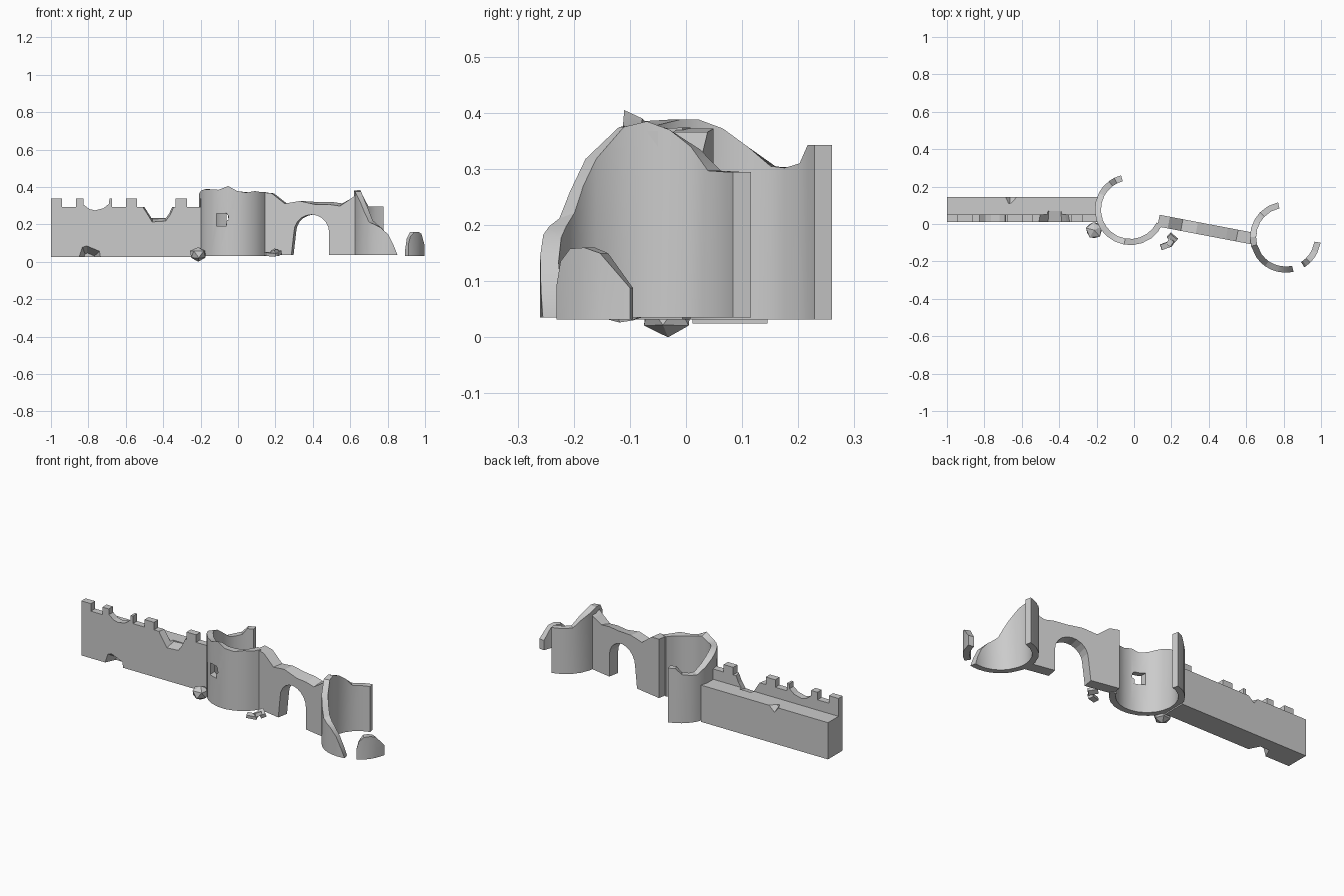
import bpy, bmesh, math, random
from mathutils import Vector

if "Cube" in bpy.data.objects:
    bpy.data.objects.remove(bpy.data.objects["Cube"])
random.seed(4)


def finish(name, bm, smooth=False):
    bmesh.ops.recalc_face_normals(bm, faces=bm.faces)
    me = bpy.data.meshes.new(name)
    bm.to_mesh(me)
    bm.free()
    ob = bpy.data.objects.new(name, me)
    bpy.context.collection.objects.link(ob)
    if smooth:
        smooth_sides(ob)
    return ob


def smooth_sides(ob):
    bpy.ops.object.select_all(action='DESELECT')
    ob.select_set(True)
    bpy.context.view_layer.objects.active = ob
    bpy.ops.object.shade_smooth_by_angle(angle=math.radians(28))


def loft(name, a, b):
    """Solid between two matching outlines of 3D points."""
    bm = bmesh.new()
    va = [bm.verts.new(p) for p in a]
    vb = [bm.verts.new(p) for p in b]
    bm.faces.new(va)
    bm.faces.new(vb[::-1])
    for i in range(len(a)):
        j = (i + 1) % len(a)
        bm.faces.new((va[i], vb[i], vb[j], va[j]))
    return finish(name, bm)


def prism(name, pts, y0, y1, back=1.0, pivot=(0, 0)):
    """Outline in x/z pushed along y, optionally shrinking to a pivot at the back."""
    px, pz = pivot
    return loft(name, [(x, y0, z) for x, z in pts],
                [(px + (x - px) * back, y1, pz + (z - pz) * back) for x, z in pts])


def cut(ob, cutter):
    cutter.hide_render = True
    m = ob.modifiers.new("cut", 'BOOLEAN')
    m.operation, m.solver, m.object = 'DIFFERENCE', 'EXACT', cutter
    bpy.ops.object.select_all(action='DESELECT')
    ob.select_set(True)
    bpy.context.view_layer.objects.active = ob
    bpy.ops.object.modifier_apply(modifier=m.name)
    bpy.data.objects.remove(cutter)


def ring_wall(name, cx, cy, rim, r_out=.19, r_in=.157, base=.032):
    """Curved wall following (angle, top height, inner height offset)."""
    bm = bmesh.new()
    secs = []
    for deg, top, dz in rim:
        c, s = math.cos(math.radians(deg)), math.sin(math.radians(deg))
        secs.append([bm.verts.new((cx + r * c, cy + r * s, z)) for r, z in
                     ((r_out, base), (r_out, top), (r_in, max(top + dz, base + .004)), (r_in, base))])
    for a, b in zip(secs, secs[1:]):
        for i in range(4):
            j = (i + 1) % 4
            bm.faces.new((a[i], a[j], b[j], b[i]))
    bm.faces.new(secs[0])
    bm.faces.new(secs[-1][::-1])
    return finish(name, bm, True)


# long battlement wall: L-shaped section with walkway and parapet
section = [(.012, .025), (.145, .025), (.145, .235), (.05, .235), (.05, .337), (.012, .337)]
wall = loft("battlement_wall", [(-1, y, z) for y, z in section], [(-.195, y, z) for y, z in section])
for i in range(6):
    x0 = -1 + .1333 * i + .06
    x1 = x0 + .0733
    cut(wall, prism("crenel", [(x0, .294), (x1, .294), (x1, .4), (x0, .4)], 0, .08))
# broken bites in the parapet
cut(wall, prism("bite", [(-.83, .4), (-.825, .305), (-.795, .282), (-.765, .275), (-.72, .286),
                         (-.69, .31), (-.682, .4)], 0, .08))
cut(wall, prism("bite", [(-.53, .4), (-.51, .29), (-.475, .235), (-.46, .21), (-.385, .215),
                         (-.36, .25), (-.34, .295), (-.335, .4)], 0, .07, .85, (-.43, .33)))
# collapsed hole at the foot and chip at the back edge
cut(wall, prism("foot_hole", [(-.86, 0), (-.85, .04), (-.835, .085), (-.81, .093), (-.735, .062),
                              (-.725, 0)], 0, .07, .5, (-.80, 0)))
cut(wall, loft("chip", [(-.71, .16, .25), (-.60, .16, .25), (-.66, .16, .195)],
               [(-.68, .105, .25), (-.635, .12, .25), (-.665, .11, .225)]))

# middle tower
tower = ring_wall("middle_tower", -.02, .077, [
    (105, .343, 0), (117, .343, 0), (127, .31, 0), (141, .302, 0), (152, .30, .005), (168, .33, .01),
    (184, .36, .012), (200, .38, .008), (214, .388, 0), (228, .386, -.005), (244, .385, -.01),
    (260, .405, -.015), (275, .378, 0), (290, .37, .003), (306, .378, -.008), (320, .372, 0), (334, .374, 0)])
cut(tower, prism("window", [(-.118, .188), (-.06, .188), (-.062, .215), (-.048, .225), (-.05, .25),
                            (-.06, .262), (-.118, .262)], -.2, -.02, .88, (-.088, .222)))
smooth_sides(tower)

# gate wall with arch, set slightly askew
cx, hw, spring = .393, .094, .158
top = [(.645, .368), (.60, .335), (.545, .298), (.49, .306), (.42, .305), (.33, .325),
       (.25, .311), (.18, .366), (.125, .372)]
arch = [(cx + hw * math.cos(a), spring + hw * math.sin(a))
        for a in [math.pi - math.pi * i / 10 for i in range(11)]]
outline = [(.125, .035), (.285, .035)] + arch + [(cx + hw, .035), (.63, .035)] + top
front = [(x, -.012 - .19 * (x - .12), z) for x, z in outline]
back = [(x + .012, y + .062, z + (.014 if .4 < x < .6 and z > .28 else 0)) for x, y, z in front]
loft("gate_wall", front, back)

# ruined end tower and its standing fragment
ring_wall("end_tower", .81, -.07, [
    (102, .295, 0), (119, .295, 0), (136, .297, 0), (150, .335, .005), (165, .36, .01), (180, .38, .005),
    (195, .375, 0), (215, .318, 0), (226, .26, .01), (235, .212, .01), (246, .198, 0), (256, .183, -.005),
    (268, .145, -.008), (277, .085, 0), (283, .036, 0)], base=.035)
ring_wall("tower_fragment", .81, -.07, [
    (302, .09, -.03), (306, .135, -.01), (314, .158, 0), (324, .16, 0), (334, .15, 0), (351, .088, 0)])


# fallen stones
def boulder(name, loc, size, rot=0):
    bm = bmesh.new()
    bmesh.ops.create_icosphere(bm, subdivisions=1, radius=1)
    for v in bm.verts:
        v.co *= random.uniform(.88, 1.08)
        x, y = v.co.x, v.co.y
        c, s = math.cos(rot), math.sin(rot)
        v.co = Vector(((x * c - y * s) * size[0], (x * s + y * c) * size[1], v.co.z * size[2]))
    low = min(v.co.z for v in bm.verts)
    for v in bm.verts:
        v.co += Vector((loc[0], loc[1], loc[2] - low))
    return finish(name, bm)


def slab(name, loc, size, rot, tilt):
    bpy.ops.mesh.primitive_cube_add(size=1, location=loc, rotation=(tilt, tilt * .6, rot))
    ob = bpy.context.object
    ob.name = name
    ob.scale = size


boulder("boulder", (-.213, -.032, 0), (.049, .05, .042), .4)
slab("fallen_stone_1", (.17, -.115, .04), (.055, .03, .018), .35, .15)
slab("fallen_stone_2", (.205, -.075, .05), (.05, .03, .022), -.7, .35)
slab("fallen_stone_3", (.195, -.1, .052), (.035, .03, .02), 1.0, -.3)
